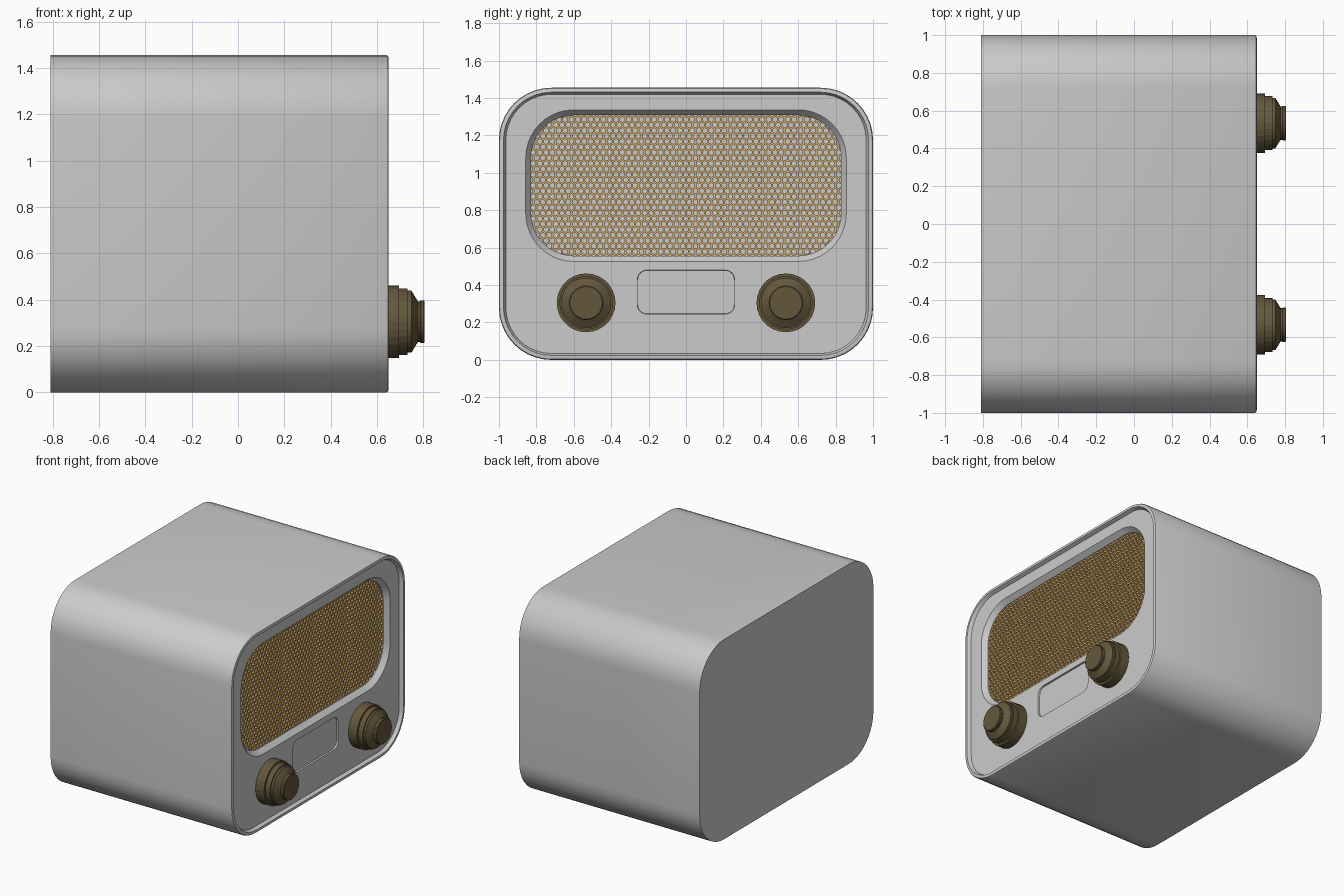
import bpy, bmesh, math
from mathutils import Vector

if "Cube" in bpy.data.objects:
    bpy.data.objects.remove(bpy.data.objects["Cube"])


def material(name, r, g, b):
    m = bpy.data.materials.new(name)
    m.diffuse_color = (r, g, b, 1)
    m.use_nodes = True
    m.node_tree.nodes["Principled BSDF"].inputs["Base Color"].default_value = m.diffuse_color
    return m


GREY = material("cabinet grey", 0.6, 0.6, 0.6)
GOLD = material("grille gold", 0.66, 0.42, 0.15)
BROWN = material("knob brown", 0.127, 0.095, 0.045)


def finish(bm, name, mat, angle=None):
    bmesh.ops.recalc_face_normals(bm, faces=bm.faces)
    me = bpy.data.meshes.new(name)
    bm.to_mesh(me)
    bm.free()
    ob = bpy.data.objects.new(name, me)
    bpy.context.collection.objects.link(ob)
    me.materials.append(mat)
    if angle:
        bpy.ops.object.select_all(action='DESELECT')
        ob.select_set(True)
        bpy.context.view_layer.objects.active = ob
        bpy.ops.object.shade_smooth_by_angle(angle=math.radians(angle))
    return ob


def rounded(x, half, z0, z1, r, n=10):
    """Rounded rectangle facing +x."""
    pts = []
    for k, (cy, cz) in enumerate([(half - r, z1 - r), (r - half, z1 - r),
                                  (r - half, z0 + r), (half - r, z0 + r)]):
        for i in range(n + 1):
            a = (k + i / n) * math.pi / 2
            pts.append((x, cy + r * math.cos(a), cz + r * math.sin(a)))
    return pts


def circle(x, r, cy, cz, n=28):
    return [(x, cy + r * math.cos(2 * math.pi * i / n),
             cz + r * math.sin(2 * math.pi * i / n)) for i in range(n)]


def loft(bm, rings, cap_start=False, cap_end=False):
    """Skin a list of point rings; returns the vertex rings."""
    loops = [[bm.verts.new(p) for p in ring] for ring in rings]
    for a, b in zip(loops, loops[1:]):
        for i in range(len(a)):
            j = (i + 1) % len(a)
            bm.faces.new((a[i], a[j], b[j], b[i]))
    if cap_start:
        bm.faces.new(loops[0])
    if cap_end:
        bm.faces.new(loops[-1])
    return loops


# Cabinet: shell with bevelled rim, recessed front panel, grille opening, dial recess
PANEL = 0.625
MESH = 0.59
bm = bmesh.new()
shell = loft(bm, [
    rounded(-0.81, 1.0, 0.0, 1.455, 0.28),
    rounded(0.640, 1.0, 0.0, 1.455, 0.28),
    rounded(0.647, 0.996, 0.004, 1.451, 0.276),
    rounded(0.650, 0.985, 0.015, 1.440, 0.265),
    rounded(0.650, 0.976, 0.024, 1.431, 0.256),
    rounded(PANEL, 0.963, 0.034, 1.420, 0.245)], cap_start=True)
opening = loft(bm, [
    rounded(PANEL, 0.857, 0.526, 1.337, 0.257),
    rounded(MESH, 0.830, 0.556, 1.308, 0.23),
    rounded(MESH - 0.035, 0.830, 0.556, 1.308, 0.23)], cap_end=True)
dial = loft(bm, [
    rounded(PANEL, 0.26, 0.245, 0.48, 0.05),
    rounded(PANEL - 0.012, 0.258, 0.247, 0.478, 0.048)], cap_end=True)
edges = []
for loop in (shell[-1], opening[0], dial[0]):
    edges += [bm.edges.get((loop[i - 1], loop[i])) for i in range(len(loop))]
bmesh.ops.triangle_fill(bm, edges=edges, use_beauty=True, normal=(1, 0, 0))
finish(bm, "cabinet", GREY, 30)

# Grille: honeycomb sheet with hexagonal holes, clipped to the rounded opening
PITCH = 0.034
ROW = PITCH * math.sqrt(3) / 2
CZ = 0.932
bm = bmesh.new()
for row in range(-13, 14):
    for col in range(-26, 27):
        y = (col + 0.5 * (row % 2)) * PITCH
        z = row * ROW
        dy, dz = max(abs(y) - 0.60, 0), max(abs(z) - 0.146, 0)
        if math.hypot(dy, dz) > 0.242:
            continue
        bm.faces.new([bm.verts.new((
            MESH - 0.003,
            y + PITCH / math.sqrt(3) * math.sin(k * math.pi / 3),
            CZ + z + PITCH / math.sqrt(3) * math.cos(k * math.pi / 3)))
            for k in range(6)])
bmesh.ops.remove_doubles(bm, verts=bm.verts, dist=0.001)
cells = bm.faces[:]
bmesh.ops.inset_individual(bm, faces=cells, thickness=0.006)
bmesh.ops.delete(bm, geom=cells, context='FACES_ONLY')
rims = [e for e in bm.edges if e.is_boundary]
walls = bmesh.ops.extrude_edge_only(bm, edges=rims)["geom"]
bmesh.ops.translate(bm, vec=Vector((-0.028, 0, 0)),
                    verts=[v for v in walls if isinstance(v, bmesh.types.BMVert)])
finish(bm, "speaker_grille", GOLD)

# Knobs: stepped turned profile (x, radius)
PROFILE = [(PANEL - 0.005, 0.157), (0.694, 0.157), (0.694, 0.143), (0.732, 0.143),
           (0.732, 0.134), (0.748, 0.134), (0.776, 0.088), (0.785, 0.088),
           (0.789, 0.092), (0.801, 0.092), (0.805, 0.087)]
for side, name in ((-1, "left_knob"), (1, "right_knob")):
    bm = bmesh.new()
    loft(bm, [circle(x, r, side * 0.534, 0.305) for x, r in PROFILE], True, True)
    finish(bm, name, BROWN)
